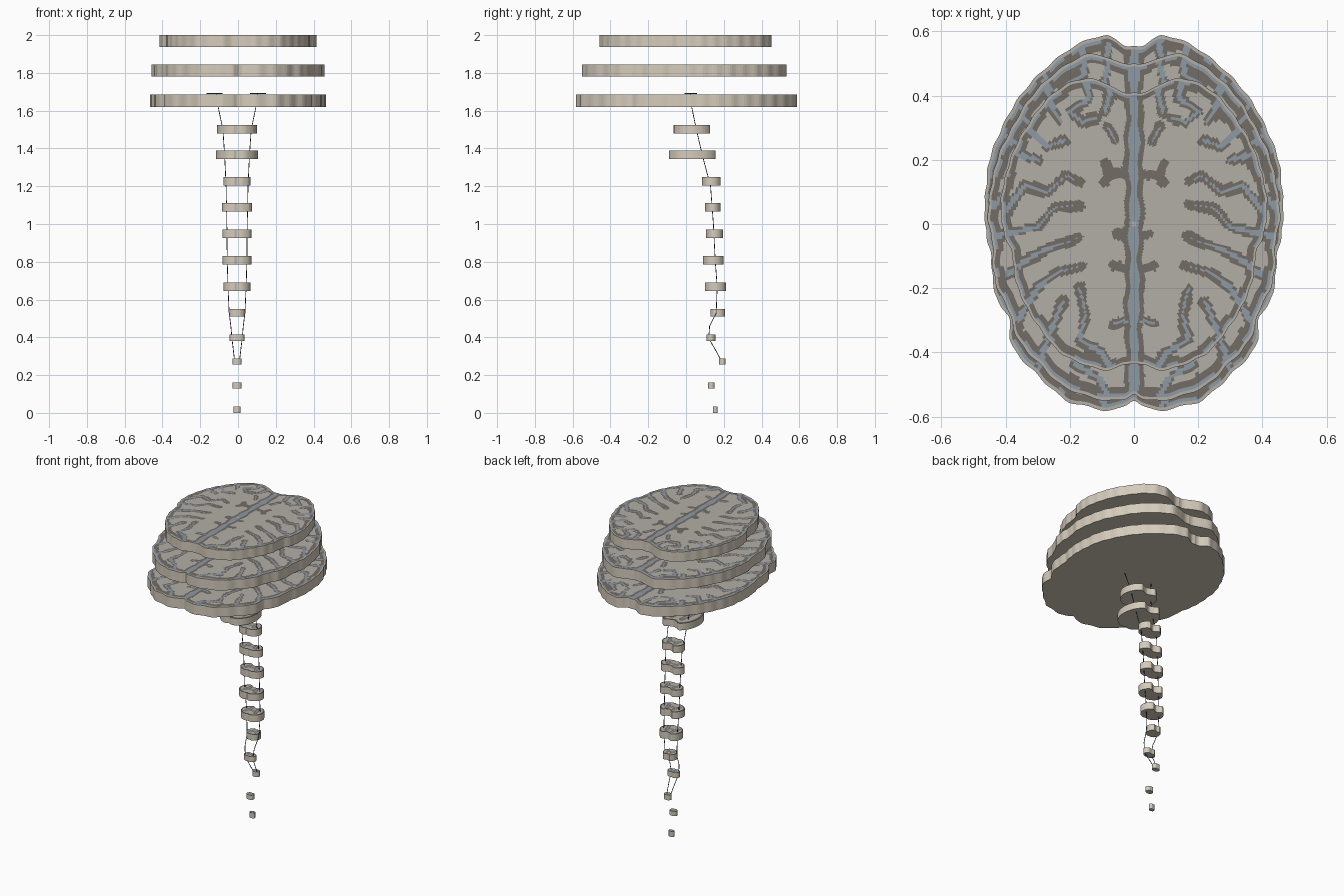
import bpy, bmesh, math
from mathutils import Vector

if "Cube" in bpy.data.objects:
    bpy.data.objects.remove(bpy.data.objects["Cube"])


def material(name, rgb):
    m = bpy.data.materials.new(name)
    m.diffuse_color = (*rgb, 1)
    m.use_nodes = True
    m.node_tree.nodes["Principled BSDF"].inputs["Base Color"].default_value = m.diffuse_color
    return m


BODY = material("bone_side", (0.66, 0.60, 0.50))
WHITE = material("white_matter", (0.45, 0.43, 0.39))
DARK = material("grey_matter", (0.17, 0.15, 0.13))
BLUE = material("fluid", (0.27, 0.32, 0.37))
WIRE = material("fibre_dark", (0.03, 0.05, 0.08))
PATCH = material("fibre_end", (0.12, 0.11, 0.16))


def outline(half, total):
    """Mirror a half outline and smooth it with a closed spline."""
    pts = [Vector(p) for p in half]
    pts += [Vector((-p.x, p.y)) for p in pts[-2:0:-1]]
    n, out = len(pts), []
    per = max(2, round(total / n))
    for i in range(n):
        a, b, c, d = (pts[(i + k) % n] for k in (-1, 0, 1, 2))
        for s in range(per):
            t = s / per
            out.append(0.5 * (2 * b + (c - a) * t + (2 * a - 5 * b + 4 * c - d) * t * t
                              + (3 * b - a - 3 * c + d) * t ** 3))
    return out


def segments(strokes, sx, sy, ox=0, oy=0):
    segs = []
    for line in strokes:
        pts = [(x * sx, y * sy) for x, y in line]
        for (ax, ay), (bx, by) in zip(pts, pts[1:]):
            dx, dy = bx - ax, by - ay
            segs.append((ax, ay, dx, dy, dx * dx + dy * dy + 1e-12))
    return segs


def distance(x, y, segs):
    best = 9.0
    for ax, ay, dx, dy, l2 in segs:
        px, py = x - ax, y - ay
        t = min(1, max(0, (px * dx + py * dy) / l2))
        best = min(best, (px - t * dx) ** 2 + (py - t * dy) ** 2)
    return math.sqrt(best)


def slab(name, loop, centre, z0, z1, rings, paint):
    """Extruded slice whose top cap is a ring mesh coloured by paint(x, y, t)."""
    bm = bmesh.new()
    n = len(loop)
    cx, cy = centre
    ring = lambda f, z: [bm.verts.new((cx + p.x * f, cy + p.y * f, z)) for p in loop]
    levels = [ring(k / rings, z1) for k in range(1, rings + 1)]
    levels.append(ring(1, z0))
    mid = bm.verts.new((cx, cy, z1))
    for i in range(n):
        j = (i + 1) % n
        bm.faces.new((mid, levels[0][i], levels[0][j])).material_index = 1
        for k in range(rings):
            f = bm.faces.new((levels[k][i], levels[k][j], levels[k + 1][j], levels[k + 1][i]))
            if k < rings - 1:
                c = f.calc_center_median()
                f.material_index = paint(c.x - cx, c.y - cy, (k + 1.5) / rings)
    bm.faces.new(levels[-1])
    bmesh.ops.recalc_face_normals(bm, faces=bm.faces)
    me = bpy.data.meshes.new(name)
    bm.to_mesh(me)
    bm.free()
    for m in (BODY, WHITE, DARK, BLUE):
        me.materials.append(m)
    bpy.context.collection.objects.link(bpy.data.objects.new(name, me))


# Brain slices: right half outlines, front notch to rear notch
LOWER = [(0, .555), (.03, .557), (.06, .575), (.09, .587), (.14, .575), (.2, .545), (.27, .49),
         (.33, .43), (.38, .36), (.42, .28), (.45, .2), (.46, .12), (.465, .05), (.46, -.03),
         (.445, -.1), (.44, -.17), (.425, -.24), (.39, -.29), (.385, -.36), (.36, -.41),
         (.31, -.46), (.26, -.51), (.2, -.555), (.13, -.57), (.08, -.583), (.03, -.565), (0, -.55)]
MIDDLE = [(0, .5), (.05, .505), (.12, .53), (.18, .515), (.26, .46), (.33, .385), (.38, .3),
          (.42, .22), (.445, .12), (.455, .02), (.44, -.06), (.44, -.13), (.425, -.2), (.39, -.27),
          (.37, -.34), (.34, -.39), (.29, -.44), (.23, -.5), (.15, -.535), (.08, -.55),
          (.03, -.545), (0, -.53)]
UPPER = [(0, .41), (.04, .412), (.09, .44), (.15, .453), (.21, .435), (.27, .39), (.33, .31),
         (.37, .24), (.4, .15), (.415, .06), (.405, -.03), (.38, -.09), (.37, -.17), (.34, -.25),
         (.29, -.33), (.23, -.4), (.15, -.44), (.08, -.455), (.03, -.437), (0, -.435)]

# Folds drawn on one half of the brain
FOLDS = [[(.09, .185), (.08, .155), (0, .155)], [(.08, .155), (.09, .135)],
         [(.07, .43), (.09, .35)], [(.15, .45), (.14, .39), (.2, .35), (.16, .315), (.12, .33)],
         [(.27, .39), (.23, .32)], [(.34, .3), (.27, .24), (.22, .26)], [(.38, .22), (.3, .2)],
         [(.17, .13), (.21, .15), (.27, .1), (.34, .12), (.4, .04)],
         [(.17, .06), (.25, .05), (.3, -.01), (.39, -.03)],
         [(.17, -.04), (.21, -.06), (.28, -.08), (.36, -.13)],
         [(.16, -.13), (.24, -.15), (.3, -.2), (.33, -.25)], [(.02, -.04), (.05, -.03)],
         [(.02, -.14), (.06, -.13)], [(.02, -.3), (.06, -.31)], [(.06, .26), (.08, .3)],
         [(.17, -.2), (.15, -.28), (.17, -.36), (.1, -.4), (.07, -.45)],
         [(.22, -.24), (.25, -.31), (.27, -.36)]]


def brain_paint(sx, sy):
    segs = segments(FOLDS, sx, sy)

    def paint(x, y, t):
        ax = abs(x)
        wob = 0.006 * math.sin(31 * x + 17 * y) * math.sin(43 * y)
        if t > 0.99:
            return 1
        if ax < 0.014 + wob:
            return 3
        d = distance(ax, y, segs)
        edge = (1 - t) * 0.42
        if edge < 0.012 + wob or d < 0.009 * max(0, t - 0.45) / 0.5:
            return 3
        return 2 if ax < 0.03 + wob or d < 0.016 + wob or edge < 0.03 + wob else 1
    return paint


for name, half, z0, z1, sx, sy in (("brain_slice_lower", LOWER, 1.62, 1.685, 1.12, 1.29),
                                   ("brain_slice_middle", MIDDLE, 1.78, 1.845, 1.09, 1.2),
                                   ("brain_slice_upper", UPPER, 1.937, 2.0, 1, 1)):
    loop = outline(half, 310)
    for p in loop:
        p *= 1 + 0.004 * math.sin(40 * math.atan2(p.y, abs(p.x)))
    slab(name, loop, (0, 0), z0, z1, 54, brain_paint(sx, sy))

# Brain stem and spinal cord slices: z0, z1, half width, y min, y max, notch depth
CORD = [(1.48, 1.525, .105, -.065, .13, .2), (1.345, 1.39, .112, -.09, .158, .2),
        (1.205, 1.25, .072, .085, .185, .4), (1.065, 1.11, .079, .1, .185, .4),
        (.925, .97, .077, .105, .198, .4), (.785, .83, .077, .09, .2, .4),
        (.645, .69, .071, .1, .212, .3), (.51, .55, .043, .13, .206, .15),
        (.38, .415, .039, .108, .156, .1), (.255, .288, .024, .175, .21, .05),
        (.13, .16, .024, .116, .152, .05), (0, .035, .018, .142, .167, .05)]
HORNS = [[(0, 0), (.35, 0)], [(.3, .5), (.38, 0), (.5, -.45)]]


def cord_paint(w, h):
    segs = segments(HORNS, 1, 1)

    def paint(x, y, t):
        d = distance(abs(x) / w, y / h, segs)
        if t > 0.88:
            return 2
        return 3 if d < 0.05 else 2 if d < 0.16 else 1
    return paint


for i, (z0, z1, w, y0, y1, notch) in enumerate(CORD):
    h, cy = (y1 - y0) / 2, (y0 + y1) / 2
    half = [(0, 1 - notch), (.25, 1 - notch * .6), (.5, .97), (.85, .6), (1, 0), (.85, -.58),
            (.5, -.92), (.2, -1), (0, -1 + notch * .3)]
    loop = outline([(x * w, y * h) for x, y in half], 80)
    slab(f"cord_slice_{i + 1}", loop, (-.005, cy), z0, z1, 16, cord_paint(w, h))

# Pair of fibres running up the cord, with flat ends on the lower brain slice
PATH = [(.012, .19, .27), (.02, .155, .335), (.027, .12, .395), (.033, .125, .46), (.042, .16, .53),
        (.048, .165, .67), (.052, .155, .8), (.054, .145, 1.0), (.058, .13, 1.2), (.066, .085, 1.37),
        (.075, .055, 1.5), (.1, .03, 1.62), (.11, .025, 1.69)]
for side, label in ((-1, "left"), (1, "right")):
    cu = bpy.data.curves.new(f"fibre_{label}", 'CURVE')
    cu.dimensions = '3D'
    cu.bevel_depth = 0.002
    cu.bevel_resolution = 1
    sp = cu.splines.new('POLY')
    sp.points.add(len(PATH) - 1)
    for p, (x, y, z) in zip(sp.points, PATH):
        p.co = (side * x - .005, y, z, 1)
    cu.materials.append(WIRE)
    bpy.context.collection.objects.link(bpy.data.objects.new(f"fibre_{label}", cu))
    bpy.ops.mesh.primitive_cylinder_add(vertices=24, radius=1, depth=1,
                                        location=(side * .115 - .01, .025, 1.69))
    end = bpy.context.object
    end.name = f"fibre_end_{label}"
    end.scale = (.042, .034, .006)
    end.data.materials.append(PATCH)
